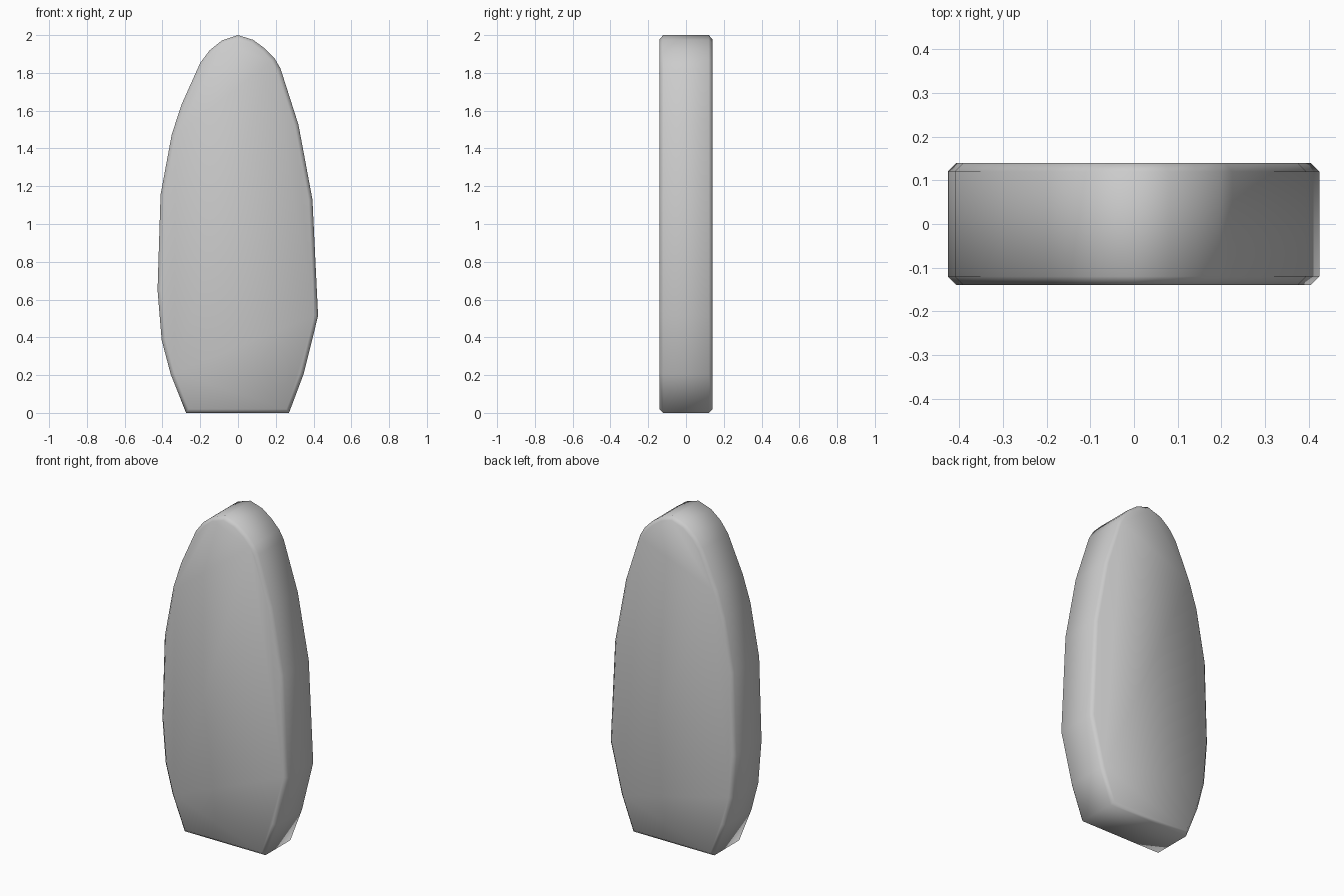
import bpy, bmesh

if "Cube" in bpy.data.objects:
    bpy.data.objects.remove(bpy.data.objects["Cube"])

HALF_DEPTH = 0.14
BEVEL = 0.02

# Slightly irregular outline of the slab, clockwise from the lower left
outline = [
    (-0.275, 0), (-0.357, 0.207), (-0.404, 0.385), (-0.426, 0.65),
    (-0.41, 1.155), (-0.351, 1.473), (-0.30, 1.63), (-0.2, 1.853),
    (-0.15, 1.92), (-0.085, 1.972), (0, 2.0), (0.08, 1.975),
    (0.145, 1.927), (0.195, 1.875), (0.225, 1.823), (0.32, 1.526),
    (0.394, 1.13), (0.424, 0.514), (0.348, 0.207), (0.27, 0),
]

# Front and back faces joined by a rim
bm = bmesh.new()
front = [bm.verts.new((x, -HALF_DEPTH, z)) for x, z in outline]
back = [bm.verts.new((x, HALF_DEPTH, z)) for x, z in outline]
caps = [bm.faces.new(front), bm.faces.new(back[::-1])]
n = len(outline)
for i in range(n):
    j = (i + 1) % n
    bm.faces.new((front[j], front[i], back[i], back[j]))
bmesh.ops.recalc_face_normals(bm, faces=bm.faces)

# Chamfer around both faces
rim = [e for f in caps for e in f.edges]
bmesh.ops.bevel(bm, geom=rim, offset=BEVEL, offset_type='OFFSET',
                segments=1, profile=0.5, affect='EDGES')
bmesh.ops.recalc_face_normals(bm, faces=bm.faces)
for f in bm.faces:
    f.smooth = True

mesh = bpy.data.meshes.new("stone_slab")
bm.to_mesh(mesh)
bm.free()
slab = bpy.data.objects.new("stone_slab", mesh)
bpy.context.collection.objects.link(slab)
